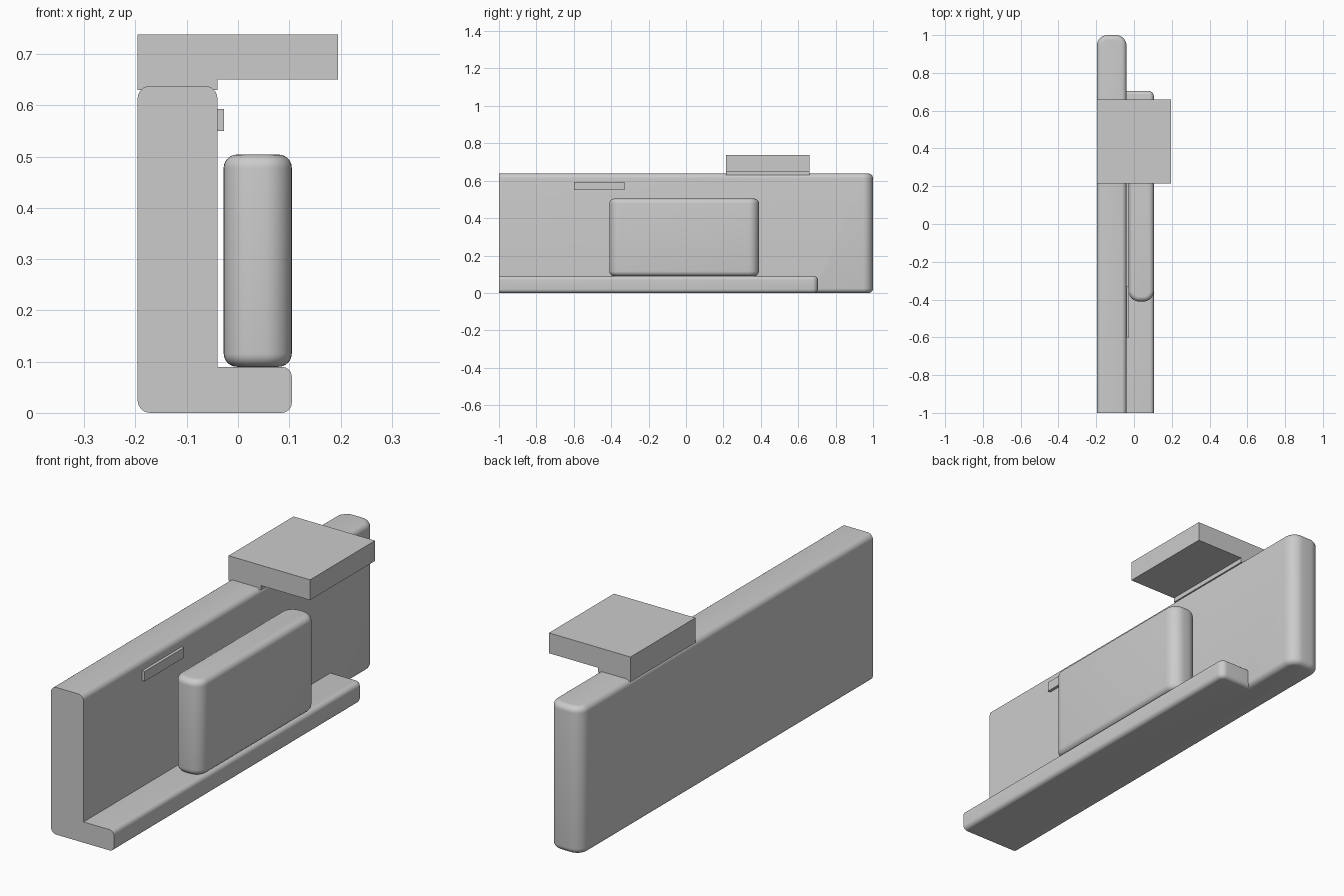
import bpy
import bmesh
from mathutils import Vector

cube = bpy.data.objects.get("Cube")
if cube:
    bpy.data.objects.remove(cube, do_unlink=True)

grey = bpy.data.materials.new("plain grey")
grey.use_nodes = True
colour = (0.6, 0.6, 0.6, 1)
grey.diffuse_color = colour
grey.node_tree.nodes["Principled BSDF"].inputs["Base Color"].default_value = colour


def block(name, low, high, corner=0, rim=0, front_cut=None):
    """Box with rounded upright corners, filleted top and bottom rims, optional sawn front."""
    low, high = Vector(low), Vector(high)
    bm = bmesh.new()
    bmesh.ops.create_cube(bm, size=1)
    for v in bm.verts:
        v.co = (low + high) / 2 + v.co * (high - low)
    if corner:
        upright = [e for e in bm.edges if abs(e.verts[0].co.z - e.verts[1].co.z) > 0.01]
        bmesh.ops.bevel(bm, geom=upright, offset=corner, segments=8, profile=0.5, affect='EDGES')
    if rim:
        rims = [e for e in bm.edges if abs(e.verts[0].co.z - e.verts[1].co.z) < 0.001]
        bmesh.ops.bevel(bm, geom=rims, offset=rim, segments=6, profile=0.5, affect='EDGES')
    if front_cut is not None:
        cut = bmesh.ops.bisect_plane(bm, geom=bm.verts[:] + bm.edges[:] + bm.faces[:],
                                     plane_co=(0, front_cut, 0), plane_no=(0, -1, 0),
                                     clear_outer=True)
        edges = [e for e in cut["geom_cut"] if isinstance(e, bmesh.types.BMEdge)]
        bmesh.ops.contextual_create(bm, geom=edges)
    bmesh.ops.recalc_face_normals(bm, faces=bm.faces[:])
    mesh = bpy.data.meshes.new(name)
    bm.to_mesh(mesh)
    bm.free()
    mesh.materials.append(grey)
    obj = bpy.data.objects.new(name, mesh)
    bpy.context.collection.objects.link(obj)
    return obj


def activate(obj):
    bpy.ops.object.select_all(action='DESELECT')
    obj.select_set(True)
    bpy.context.view_layer.objects.active = obj


def fuse(base, extra):
    """Join two solids into one clean body."""
    mod = base.modifiers.new("join", 'BOOLEAN')
    mod.operation = 'UNION'
    mod.solver = 'EXACT'
    mod.object = extra
    activate(base)
    bpy.ops.object.modifier_apply(modifier=mod.name)
    bpy.data.objects.remove(extra, do_unlink=True)


# Upright wall with the shelf along its foot, both sawn flat at the front
wall = block("wall", (-0.196, -1.2, 0), (-0.04, 1, 0.638), 0.055, 0.025, -1)
shelf = block("shelf", (-0.15, -1.2, 0), (0.105, 0.705, 0.09), 0.03, 0.02, -1)
fuse(wall, shelf)

# Rounded pad standing on the shelf
pad = block("pad", (-0.028, -0.41, 0.09), (0.105, 0.39, 0.504), 0.055, 0.026)

# Overhanging plate with its foot on top of the wall
plate = block("top_plate", (-0.196, 0.215, 0.65), (0.195, 0.66, 0.738))
foot = block("plate_foot", (-0.196, 0.215, 0.63), (-0.04, 0.66, 0.7))
fuse(plate, foot)

# Small raised strip on the inner face of the wall
block("strip", (-0.05, -0.6, 0.55), (-0.027, -0.33, 0.593))

for obj in (wall, pad):
    activate(obj)
    bpy.ops.object.shade_smooth_by_angle(angle=0.6)
